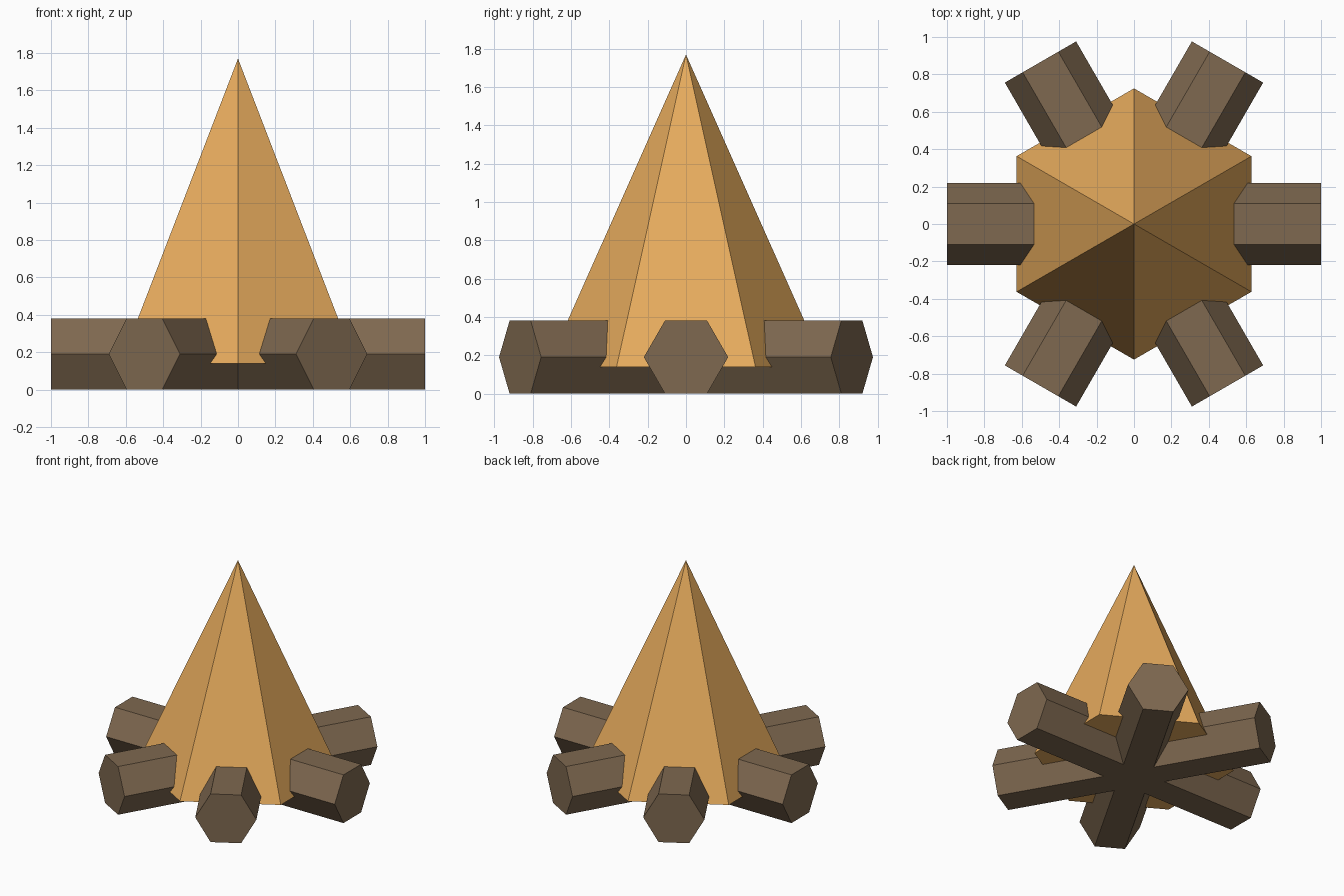
import bpy
import bmesh
from math import pi, cos, sin

if "Cube" in bpy.data.objects:
    bpy.data.objects.remove(bpy.data.objects["Cube"])


def material(name, rgb):
    mat = bpy.data.materials.new(name)
    mat.diffuse_color = (*rgb, 1)
    mat.use_nodes = True
    mat.node_tree.nodes["Principled BSDF"].inputs["Base Color"].default_value = mat.diffuse_color
    return mat


def add_object(name, bm, mat):
    bmesh.ops.recalc_face_normals(bm, faces=bm.faces)
    mesh = bpy.data.meshes.new(name)
    bm.to_mesh(mesh)
    bm.free()
    mesh.materials.append(mat)
    obj = bpy.data.objects.new(name, mesh)
    bpy.context.collection.objects.link(obj)
    return obj


wood = material("wood", (0.21, 0.14, 0.08))
fire = material("fire", (0.80, 0.41, 0.11))

# Three hexagonal logs crossing at the centre, flat side down
R = 0.22
H = R * cos(pi / 6)
for i in range(3):
    bm = bmesh.new()
    rings = [[bm.verts.new((x, R * cos(k * pi / 3), R * sin(k * pi / 3)))
              for k in range(6)] for x in (-1, 1)]
    for ring in rings:
        bm.faces.new(ring)
    for k in range(6):
        n = (k + 1) % 6
        bm.faces.new((rings[0][k], rings[0][n], rings[1][n], rings[1][k]))
    log = add_object(f"log_{i + 1}", bm, wood)
    log.location.z = H
    log.rotation_euler.z = i * pi / 3

# Six-sided flame with corners on the y axis
bm = bmesh.new()
base = [bm.verts.new((0.725 * cos(pi / 6 + k * pi / 3),
                      0.725 * sin(pi / 6 + k * pi / 3), 0.14)) for k in range(6)]
tip = bm.verts.new((0, 0, 1.77))
bm.faces.new(base)
for k in range(6):
    bm.faces.new((base[k], base[(k + 1) % 6], tip))
add_object("flame", bm, fire)
